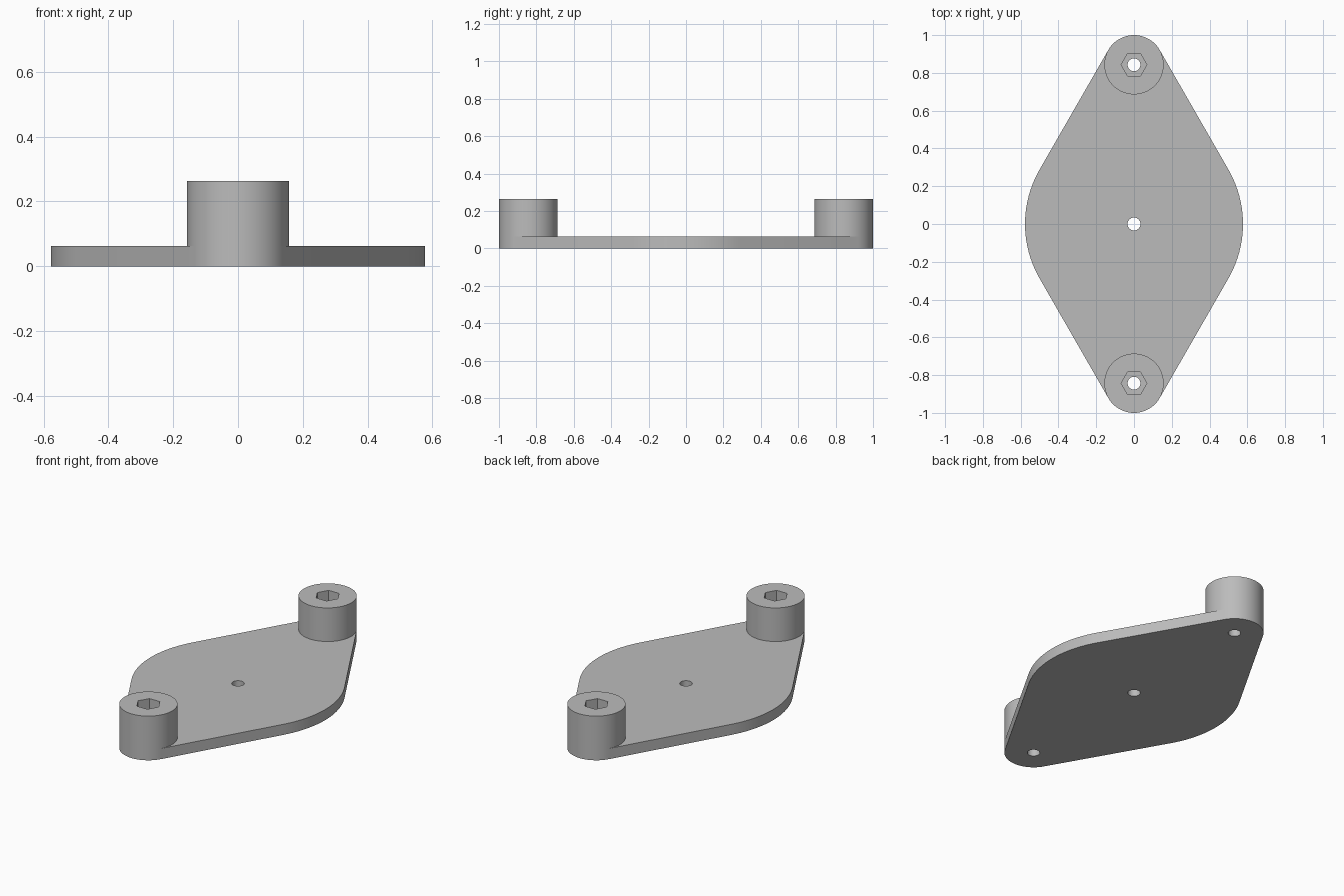
import bpy, bmesh
from math import sin, cos, pi, radians

THICK, TOP = 0.063, 0.263        # plate thickness, top of the posts
POST_Y, POST_R = 0.843, 0.157    # post centre and radius
MID_R = 0.577                    # radius of the wide middle
HOLE_R, HEX_R, HEX_DEPTH = 0.034, 0.068, 0.1

default = bpy.data.objects.get("Cube")
if default:
    bpy.data.objects.remove(default, do_unlink=True)

grey = bpy.data.materials.new("plain grey")
grey.use_nodes = True
grey.diffuse_color = (0.5, 0.5, 0.5, 1)
grey.node_tree.nodes["Principled BSDF"].inputs["Base Color"].default_value = (0.5, 0.5, 0.5, 1)


def arc(cy, r, start, end, steps):
    """Points on an arc centred at (0, cy), angles in degrees."""
    angles = [radians(start + (end - start) * i / steps) for i in range(steps + 1)]
    return [(r * cos(a), cy + r * sin(a)) for a in angles]


def prism(name, outline, z0, z1):
    """Upright solid with the given outline."""
    bm = bmesh.new()
    face = bm.faces.new([bm.verts.new((x, y, z0)) for x, y in outline])
    moved = bmesh.ops.extrude_face_region(bm, geom=[face])["geom"]
    verts = [g for g in moved if isinstance(g, bmesh.types.BMVert)]
    bmesh.ops.translate(bm, verts=verts, vec=(0, 0, z1 - z0))
    bmesh.ops.recalc_face_normals(bm, faces=bm.faces)
    mesh = bpy.data.meshes.new(name)
    bm.to_mesh(mesh)
    bm.free()
    mesh.materials.append(grey)
    obj = bpy.data.objects.new(name, mesh)
    bpy.context.collection.objects.link(obj)
    return obj


def round_prism(name, cy, r, sides, z0, z1):
    return prism(name, arc(cy, r, 0, 360, sides)[:-1], z0, z1)


def select_only(obj):
    bpy.ops.object.select_all(action='DESELECT')
    obj.select_set(True)
    bpy.context.view_layer.objects.active = obj


def cut(obj, cutter):
    """Subtract the cutter from the part, then discard it."""
    cutter.hide_render = True
    mod = obj.modifiers.new("cut", 'BOOLEAN')
    mod.operation, mod.solver, mod.object = 'DIFFERENCE', 'EXACT', cutter
    select_only(obj)
    bpy.ops.object.modifier_apply(modifier=mod.name)
    bpy.data.objects.remove(cutter, do_unlink=True)


def smooth(obj):
    select_only(obj)
    bpy.ops.object.shade_smooth_by_angle(angle=radians(30))


# Base plate: wide round middle with straight tangents to the rounded tips
outline = (arc(0, MID_R, -30, 30, 20) + arc(POST_Y, POST_R, 30, 150, 24)
           + arc(0, MID_R, 150, 210, 20) + arc(-POST_Y, POST_R, 210, 330, 24))
plate = prism("base_plate", outline, 0, THICK)
for y in (-POST_Y, 0, POST_Y):
    cut(plate, round_prism("hole_cutter", y, HOLE_R, 32, -0.1, 0.2))
smooth(plate)

# Posts: drilled through, with a hexagonal nut pocket in the top
for name, y in (("front_post", -POST_Y), ("back_post", POST_Y)):
    post = round_prism(name, y, POST_R, 72, THICK, TOP)
    cut(post, round_prism("hole_cutter", y, HOLE_R, 32, 0, 0.4))
    cut(post, round_prism("pocket_cutter", y, HEX_R, 6, TOP - HEX_DEPTH, 0.4))
    smooth(post)
